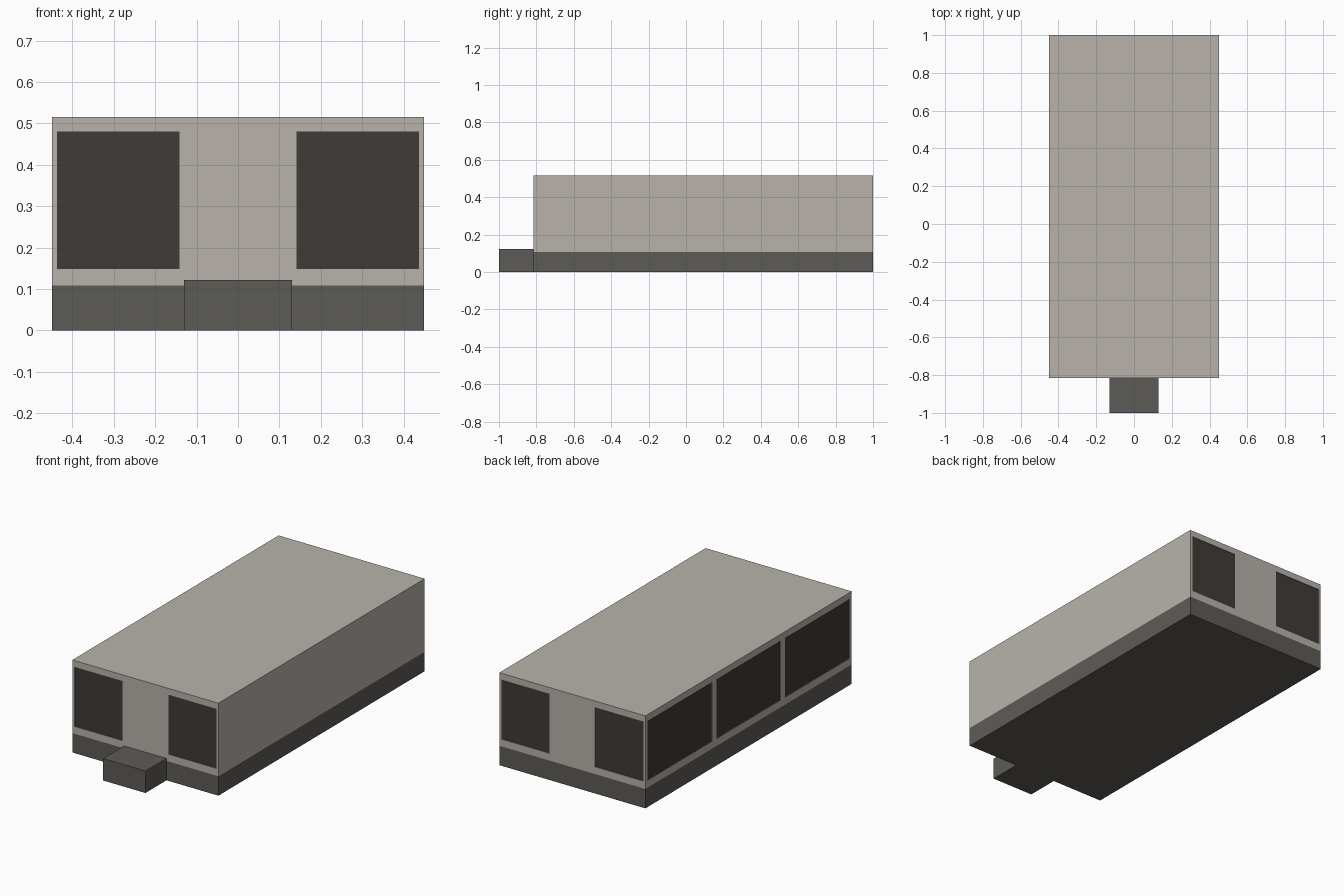
import bpy

if "Cube" in bpy.data.objects:
    bpy.data.objects.remove(bpy.data.objects["Cube"])

# Overall dimensions
W, YF, YB = 0.45, -0.815, 1.0
BASE, ROOF = 0.108, 0.515
Z0, Z1 = 0.148, 0.48
DEPTH = 0.004


def material(name, rgb):
    m = bpy.data.materials.new(name)
    m.diffuse_color = (*rgb, 1)
    m.use_nodes = True
    m.node_tree.nodes["Principled BSDF"].inputs["Base Color"].default_value = m.diffuse_color
    return m


wall = material("wall_paint", (0.48, 0.45, 0.41))
concrete = material("plinth_concrete", (0.11, 0.105, 0.095))
glass = material("dark_glass", (0.05, 0.043, 0.04))


def box(name, lo, hi, mat):
    bpy.ops.mesh.primitive_cube_add(size=1, location=[(a + b) / 2 for a, b in zip(lo, hi)])
    o = bpy.context.object
    o.name = name
    o.scale = [b - a for a, b in zip(lo, hi)]
    bpy.ops.object.transform_apply(location=False, rotation=False, scale=True)
    o.data.materials.append(mat)
    return o


# Plinth, entrance step and main body
box("plinth", (-W, YF, 0), (W, YB, BASE), concrete)
box("entrance_step", (-0.13, -1, 0), (0.13, YF, 0.122), concrete)
body = box("body", (-W, YF, BASE), (W, YB, ROOF), wall)

# Slightly recessed glazing: pane solids carve shallow pockets
openings = []
for end, y, s in (("front", YF, 1), ("back", YB, -1)):
    for side, x0, x1 in (("left", -0.437, -0.141), ("right", 0.141, 0.437)):
        ya, yb = sorted((y - s * 0.02, y + s * DEPTH))
        pa, pb = sorted((y + s * DEPTH * 0.75, y + s * DEPTH * 2))
        openings.append((f"{end}_{side}_window", (x0, ya, Z0), (x1, yb, Z1),
                         (x0, pa, Z0), (x1, pb, Z1)))
for i, (y0, y1) in enumerate(((-0.797, -0.228), (-0.187, 0.376), (0.415, 0.982))):
    openings.append((f"side_window_{i + 1}", (-W - 0.02, y0, Z0), (-W + DEPTH, y1, Z1),
                     (-W + DEPTH * 0.75, y0, Z0), (-W + DEPTH * 2, y1, Z1)))

for name, lo, hi, plo, phi in openings:
    cutter = box("cutter", lo, hi, wall)
    mod = body.modifiers.new("opening", "BOOLEAN")
    mod.operation, mod.solver, mod.object = "DIFFERENCE", "EXACT", cutter
    bpy.context.view_layer.objects.active = body
    bpy.ops.object.modifier_apply(modifier=mod.name)
    bpy.data.objects.remove(cutter)
    box(name, plo, phi, glass)
